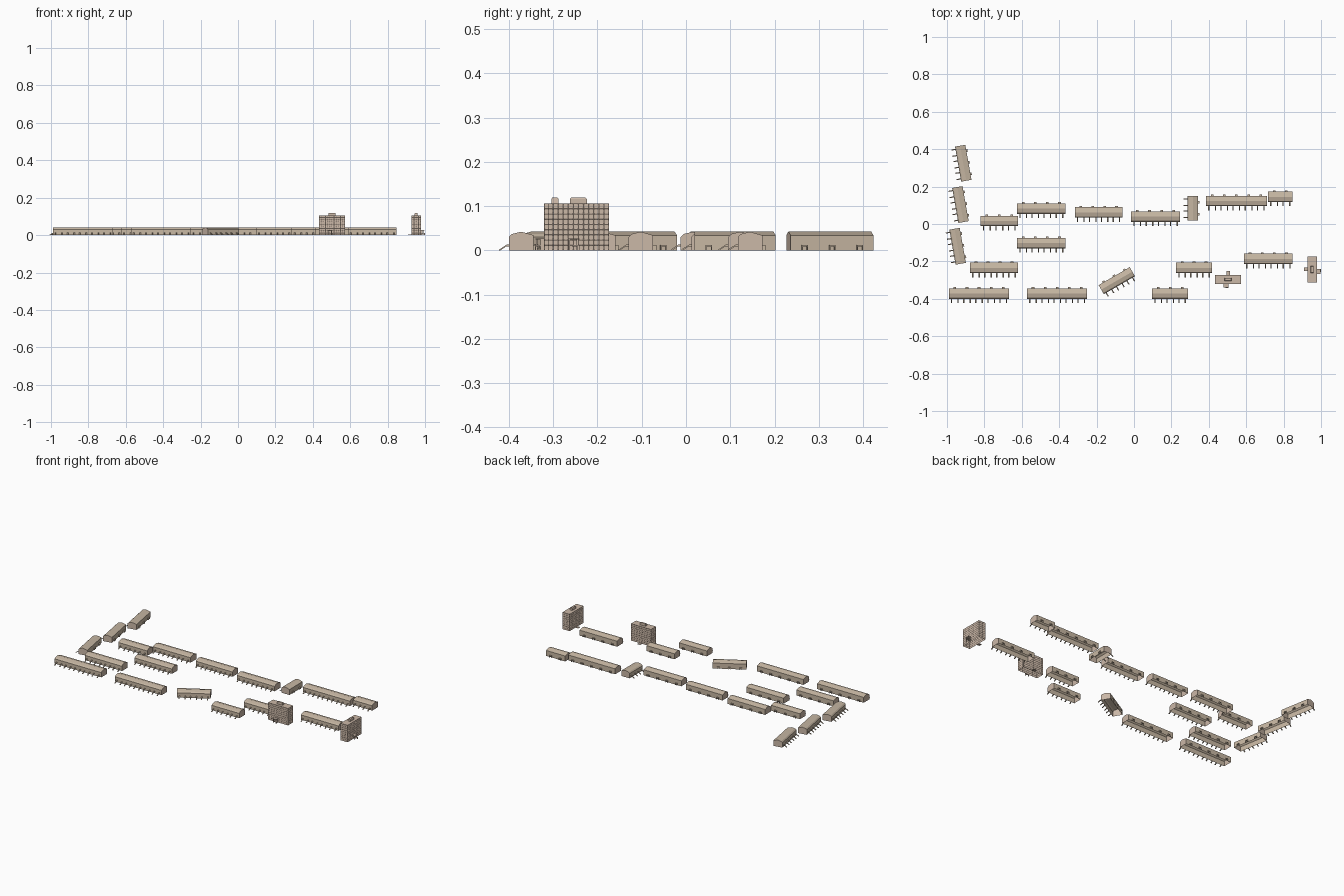
import bpy, bmesh, math
from mathutils import Matrix, Vector

if "Cube" in bpy.data.objects:
    bpy.data.objects.remove(bpy.data.objects["Cube"])


def material(name, rgb):
    m = bpy.data.materials.new(name)
    m.diffuse_color = (*rgb, 1)
    m.use_nodes = True
    m.node_tree.nodes["Principled BSDF"].inputs["Base Color"].default_value = m.diffuse_color
    return m


BRICK = material("pinkish tan", (0.60, 0.48, 0.39))
SIDING = material("sandy tan", (0.58, 0.48, 0.37))
ROOF = material("roof tan", (0.56, 0.465, 0.36))


def finish(bm, name, mats, x, y, deg):
    me = bpy.data.meshes.new(name)
    bm.to_mesh(me)
    bm.free()
    for m in mats:
        me.materials.append(m)
    ob = bpy.data.objects.new(name, me)
    bpy.context.collection.objects.link(ob)
    ob.matrix_world = Matrix.Translation((x, y, 0)) @ Matrix.Rotation(math.radians(deg), 4, 'Z')
    return ob


def box(bm, x0, x1, y0, y1, z0, z1):
    size = Matrix.Diagonal((x1 - x0, y1 - y0, z1 - z0, 1))
    mid = Matrix.Translation(((x0 + x1) / 2, (y0 + y1) / 2, (z0 + z1) / 2))
    return bmesh.ops.create_cube(bm, size=1, matrix=mid @ size)['verts']


def prism(bm, profile, x0, x1):
    """Extrude a (y, z) outline along x."""
    a = [bm.verts.new((x0, y, z)) for y, z in profile]
    b = [bm.verts.new((x1, y, z)) for y, z in profile]
    n = len(a)
    faces = [bm.faces.new(a), bm.faces.new(b[::-1])]
    for i in range(n):
        j = (i + 1) % n
        faces.append(bm.faces.new((a[j], a[i], b[i], b[j])))
    bmesh.ops.recalc_face_normals(bm, faces=faces)
    return faces


HOUSE = [(-.028, 0), (-.028, .030), (-.021, .037), (0, .042), (.028, .034), (.028, 0)]
STOOP = [(-.028, .009), (-.028, .013), (-.033, .013), (-.050, .002), (-.050, 0), (-.047, 0), (-.034, .009)]


def row_house(x, y, length, deg=0):
    half = length / 2
    # body with gable ends, open underneath
    bm = bmesh.new()
    prism(bm, HOUSE, -half, half)
    bm.normal_update()
    for f in bm.faces:
        n = f.normal
        f.material_index = 0 if abs(n.x) > .5 else 2 if n.z > .3 else 1
    bmesh.ops.delete(bm, geom=[f for f in bm.faces if f.normal.z < -.5], context='FACES')
    finish(bm, "row_house_body", [BRICK, SIDING, ROOF], x, y, deg)
    # two front stairs and one back step per pair of homes
    bm = bmesh.new()
    units = max(1, round(length / .065))
    pitch = length / units
    for i in range(units):
        c = -half + (i + .5) * pitch
        for s in (-1, 1):
            d = c + s * pitch * .27
            prism(bm, STOOP, d - .003, d + .003)
        box(bm, c - .007, c + .007, .028, .035, .009, .012)
        for s in (-1, 1):
            box(bm, c + s * .006 - .001, c + s * .006 + .001, .028, .035, 0, .009)
    finish(bm, "row_house_steps", [SIDING], x, y, deg)


def tower(x, y, deg=0):
    w, d, h = .069, .0245, .106
    # block with a grid of shallow recessed windows
    bm = bmesh.new()
    box(bm, -w, w, -d, d, 0, h)
    cuts = [((-w + 2 * w * i / 12, 0, 0), (1, 0, 0)) for i in range(1, 12)]
    cuts += [((0, -d + 2 * d * i / 4, 0), (0, 1, 0)) for i in range(1, 4)]
    cuts += [((0, 0, h * i / 9), (0, 0, 1)) for i in range(1, 9)]
    for co, no in cuts:
        bmesh.ops.bisect_plane(bm, geom=bm.verts[:] + bm.edges[:] + bm.faces[:],
                               plane_co=co, plane_no=no)
    bm.normal_update()
    sides = [f for f in bm.faces if abs(f.normal.z) < .5]
    bmesh.ops.inset_individual(bm, faces=sides, thickness=.0025, depth=-.0012)
    bm.normal_update()
    flat = [e for e in bm.edges if len(e.link_faces) == 2 and
            all(f.normal.z > .9 and f.calc_center_median().z > h - 1e-4 for f in e.link_faces)]
    bmesh.ops.dissolve_edges(bm, edges=flat, use_verts=False)
    bmesh.ops.delete(bm, geom=[f for f in bm.faces
                               if f.normal.z < -.5 and f.calc_center_median().z < 1e-4], context='FACES')
    finish(bm, "tower_block", [BRICK], x, y, deg)
    # rooftop plant room with chamfered top
    bm = bmesh.new()
    for v in box(bm, -.019, .019, -.008, .008, h, .116):
        if v.co.z > .11:
            v.co.z = .116
    top = [f for f in bm.faces if f.calc_center_median().z > .115]
    up = bmesh.ops.extrude_discrete_faces(bm, faces=top)['faces'][0]
    bm.free()
    bm = bmesh.new()
    outline = [(-.008, h), (-.008, .116), (-.006, .119), (.006, .119), (.008, .116), (.008, h)]
    prism(bm, outline, -.019, .019)
    for v in bm.verts:
        if v.co.z > .118:
            v.co.x *= .85
    finish(bm, "tower_plant_room", [BRICK], x, y, deg)
    # front entrance: canopy, posts and step
    bm = bmesh.new()
    box(bm, -.024, .002, -d - .019, -d, .024, .027)
    box(bm, -.022, -.019, -d - .018, -d - .015, 0, .024)
    box(bm, -.004, 0, -d - .008, -d, 0, .024)
    box(bm, -.014, .002, -d - .021, -d, .009, .012)
    box(bm, -.002, .002, -d - .021, -d - .018, 0, .009)
    # rear landing
    box(bm, -.008, .010, d, d + .019, 0, .003)
    finish(bm, "tower_entrance", [BRICK], x, y, deg)


# straight rows facing the front: left end, right end, y
for x0, x1, y in [
    (-.99, -.667, -.372), (-.572, -.25, -.372), (.097, .289, -.372),
    (-.877, -.62, -.235), (.225, .417, -.235), (.588, .848, -.187),
    (-.625, -.366, -.102), (-.625, -.366, .082), (-.316, -.062, .062),
    (-.015, .246, .04), (-.82, -.62, .016), (.385, .71, .123), (.716, .848, .145),
]:
    row_house((x0 + x1) / 2, y, x1 - x0)

# turned rows
row_house(.315, .084, .13, -90)
row_house(-.092, -.303, .192, 30)
for x, y in [(-.913, .325), (-.928, .104), (-.943, -.119)]:
    row_house(x, y, .19, -80)

# two tower blocks
tower(.502, -.296)
tower(.953, -.243, 90)
